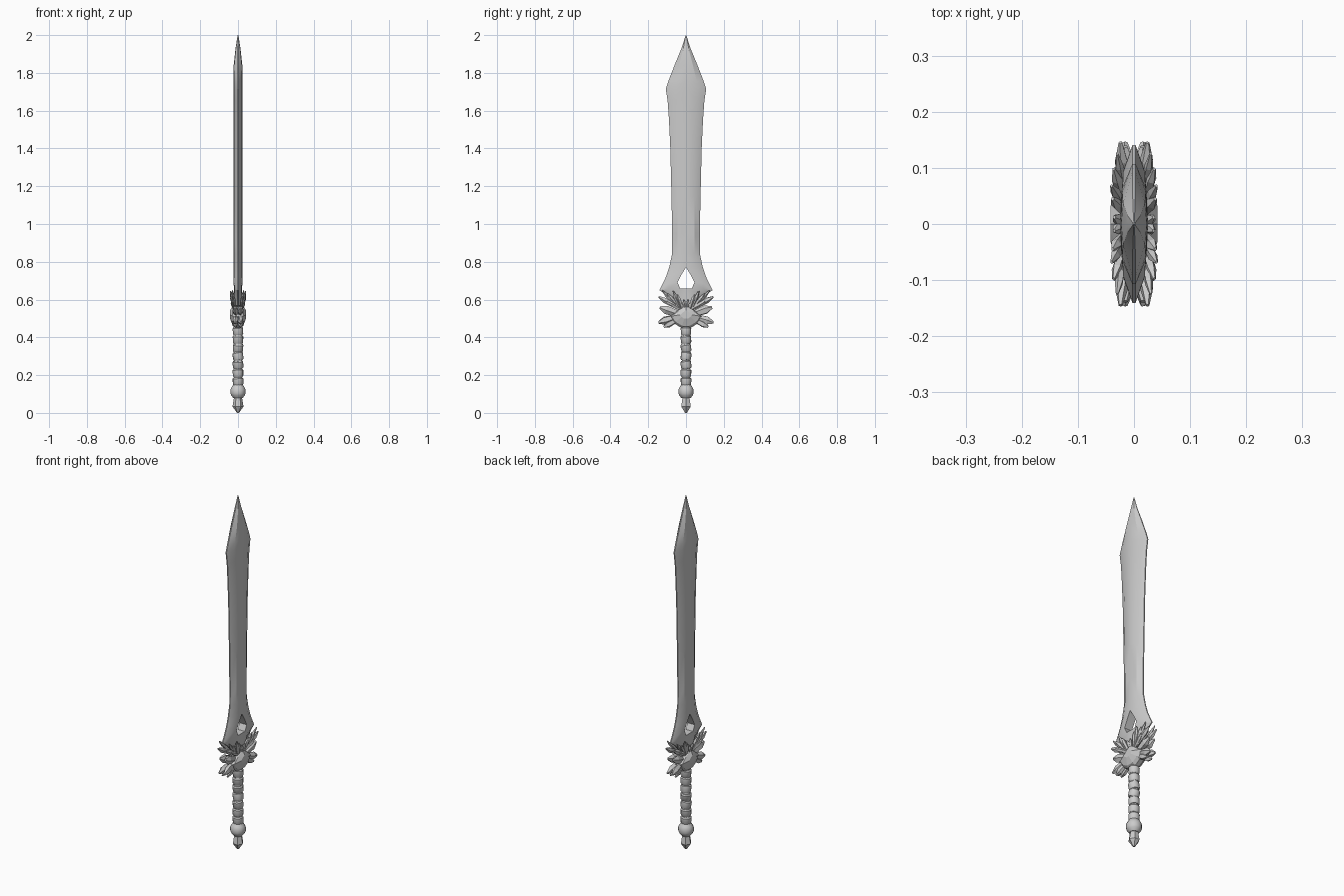
import bpy, bmesh, math, random
from mathutils import Vector, Matrix

if "Cube" in bpy.data.objects:
    bpy.data.objects.remove(bpy.data.objects["Cube"])

random.seed(4)


def make_object(name, bm, smooth=None):
    bmesh.ops.recalc_face_normals(bm, faces=bm.faces)
    me = bpy.data.meshes.new(name)
    bm.to_mesh(me)
    bm.free()
    ob = bpy.data.objects.new(name, me)
    bpy.context.collection.objects.link(ob)
    if smooth:
        bpy.ops.object.select_all(action='DESELECT')
        ob.select_set(True)
        bpy.context.view_layer.objects.active = ob
        bpy.ops.object.shade_smooth_by_angle(angle=math.radians(smooth))
    return ob


def bridge(bm, rings):
    """Skin a list of closed vertex rings and cap both ends."""
    n = len(rings[0])
    for a, b in zip(rings, rings[1:]):
        for i in range(n):
            j = (i + 1) % n
            bm.faces.new((a[i], a[j], b[j], b[i]))
    bm.faces.new(rings[0])
    bm.faces.new(rings[-1])


def spindle(bm, base, tip, profile, sides, flat=1.0, turn=0.0):
    """Tapered rod from base to tip; profile = (fraction along, radius)."""
    base, tip = Vector(base), Vector(tip)
    axis = tip - base
    rot = axis.to_track_quat('Z', 'Y').to_matrix()
    rings = []
    for t, r in profile:
        ring = []
        for i in range(sides):
            a = 2 * math.pi * i / sides + turn
            off = rot @ Vector((r * math.cos(a), r * math.sin(a), 0))
            off.x *= flat
            ring.append(bm.verts.new(base + axis * t + off))
        rings.append(ring)
    bridge(bm, rings)


def shard(bm, base, tip, r, flat=1.0):
    spindle(bm, base, tip, [(0, r * .7), (.7, r), (1, r * .3)], 5, flat,
            random.uniform(0, 1.2))


# Blade: rows of (inner y, inner z, outer y, outer z, half thickness)
rows = [
    (0, 2.0, .002, 1.998, .002), (0, 1.93, .024, 1.93, .013),
    (0, 1.84, .061, 1.84, .023), (0, 1.76, .094, 1.755, .025),
    (0, 1.72, .107, 1.715, .025), (0, 1.66, .097, 1.65, .025),
    (0, 1.56, .090, 1.55, .025), (0, 1.40, .083, 1.40, .025),
    (0, 1.15, .077, 1.15, .025), (0, .95, .073, .95, .025),
    (0, .84, .074, .84, .025), (0, .77, .088, .775, .025),
    (.022, .735, .104, .725, .024), (.045, .69, .123, .685, .023),
    (.030, .658, .141, .65, .022), (0, .658, .10, .622, .022),
    (0, .56, .05, .57, .022),
]
HOLE = (11, 15)
bm = bmesh.new()
for sy in (1, -1):
    sides = []
    for sx in (1, -1):
        grid = []
        for yi, zi, yo, zo, x in rows:
            line = []
            for t, k in ((0, 1), (.6, .84), (1, .12)):
                line.append(bm.verts.new((sx * x * k, sy * (yi + (yo - yi) * t),
                                          zi + (zo - zi) * t)))
            grid.append(line)
        for a, b in zip(grid, grid[1:]):
            for i in range(2):
                bm.faces.new((a[i], a[i + 1], b[i + 1], b[i]))
        sides.append(grid)
    f, k = sides
    for i in range(len(rows) - 1):
        bm.faces.new((f[i][2], k[i][2], k[i + 1][2], f[i + 1][2]))
        if HOLE[0] <= i < HOLE[1]:
            bm.faces.new((f[i][0], f[i + 1][0], k[i + 1][0], k[i][0]))
    for row in (0, -1):
        for i in range(2):
            bm.faces.new((f[row][i], f[row][i + 1], k[row][i + 1], k[row][i]))
bmesh.ops.remove_doubles(bm, verts=bm.verts, dist=.0003)
make_object("blade", bm, 25)

# Guard plate: faceted crystal block, raised on both broad faces
half = [(.045, .545), (.088, .51), (.065, .475), (.025, .45)]
outline = [(0, .575)] + half + [(-y, z) for y, z in reversed(half)]
bm = bmesh.new()
rings = []
for x, s in ((-.042, .35), (-.028, .85), (-.012, 1), (.012, 1), (.028, .85), (.042, .35)):
    rings.append([bm.verts.new((x, y * s, .525 + (z - .525) * s)) for y, z in outline])
bridge(bm, rings)
make_object("guard_plate", bm)

# Side crystals of the guard
bm = bmesh.new()
for sy in (1, -1):
    for by, bz, ty, tz, r in ((.03, .52, .138, .558, .024), (.04, .51, .145, .478, .022),
                              (.035, .50, .118, .455, .018)):
        for sx in (1, -1):
            shard(bm, (sx * .008, sy * by, bz), (sx * .016, sy * ty, tz), r, .7)
make_object("guard_side_crystals", bm)

# Upper crystals fanning over the foot of the blade on both faces
bm = bmesh.new()
fan = [(.0, .54, .012, .60, .035, .011), (.02, .55, .045, .625, .038, .012),
       (.03, .55, .068, .645, .040, .011), (.04, .56, .098, .630, .036, .012),
       (.05, .565, .125, .648, .030, .010), (.04, .555, .145, .615, .024, .015),
       (.03, .55, .100, .590, .034, .012)]
for sx in (1, -1):
    for sy in (1, -1):
        for by, bz, ty, tz, tx, r in fan:
            shard(bm, (sx * .018, sy * by, bz), (sx * tx, sy * ty, tz), r, .8)
make_object("guard_upper_crystals", bm)

# Grip core
bm = bmesh.new()
spindle(bm, (0, 0, .10), (0, 0, .48), [(0, .022), (1, .023)], 12)
make_object("grip_core", bm, 35)

# Grip wraps: slightly tilted bands
bm = bmesh.new()
for i in range(7):
    z = .145 + i * .0445
    ty, tx = random.uniform(-.004, .004), random.uniform(-.004, .004)
    spindle(bm, (-tx, -ty, z), (tx, ty, z + .042),
            [(0, .023), (.15, .0275), (.85, .0285), (1, .024)], 12)
make_object("grip_wraps", bm, 35)

# Pommel collar and pommel crystal
bm = bmesh.new()
spindle(bm, (0, 0, .078), (0, 0, .15),
        [(0, .024), (.2, .036), (.35, .040), (.65, .040), (.8, .034), (1, .025)], 12)
make_object("pommel_collar", bm, 35)
bm = bmesh.new()
spindle(bm, (0, 0, .09), (0, 0, 0), [(0, .020), (.35, .025), (.62, .029), (1, .006)], 6)
make_object("pommel_crystal", bm)
